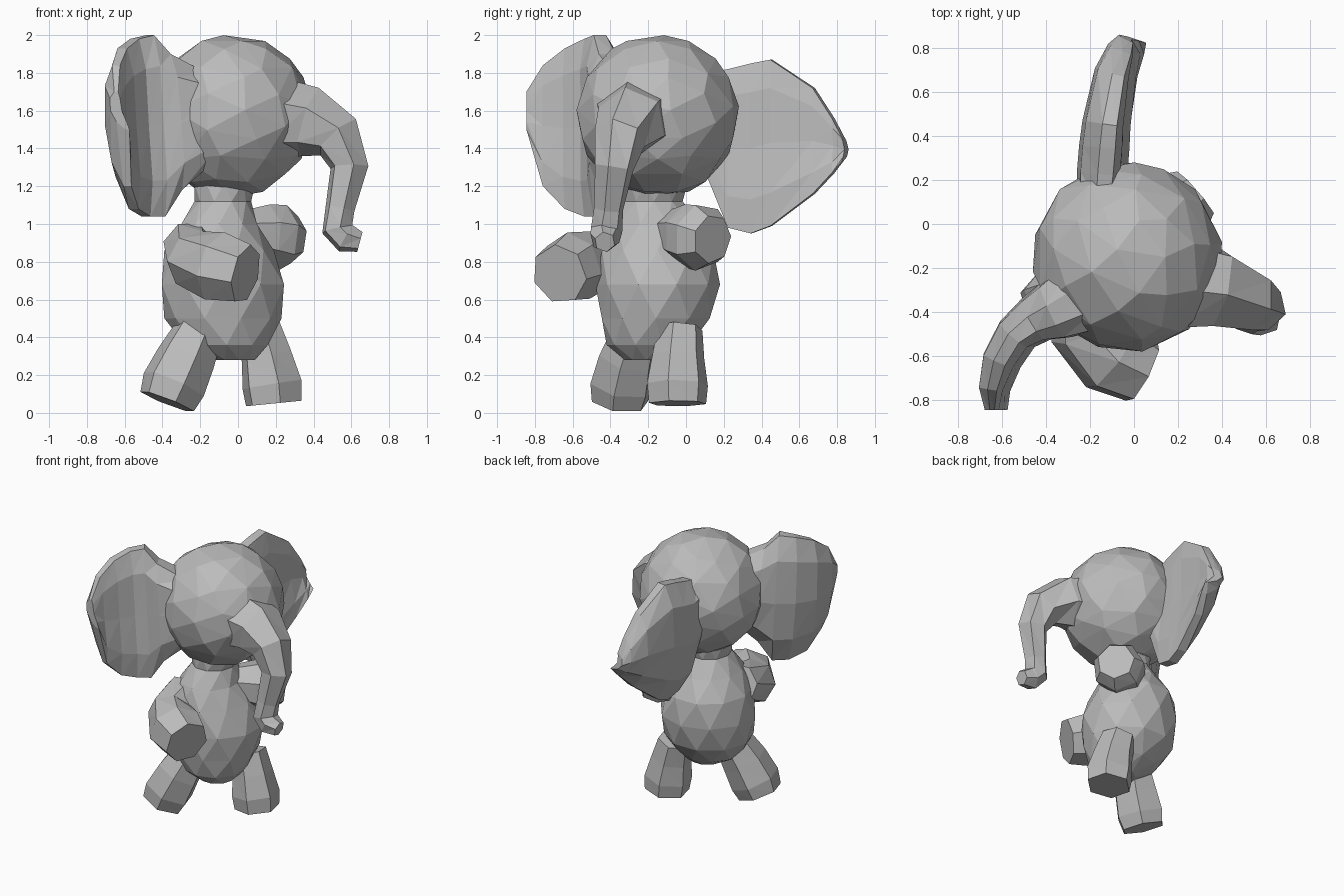
import bpy, bmesh, math
from mathutils import Vector

cube = bpy.data.objects.get("Cube")
if cube:
    bpy.data.objects.remove(cube)

GREY = (0.5, 0.5, 0.5, 1)
mat = bpy.data.materials.new("plain_grey")
mat.use_nodes = True
mat.diffuse_color = GREY
mat.node_tree.nodes["Principled BSDF"].inputs["Base Color"].default_value = GREY


def finish(name, bm):
    bmesh.ops.recalc_face_normals(bm, faces=bm.faces)
    mesh = bpy.data.meshes.new(name)
    bm.to_mesh(mesh)
    bm.free()
    mesh.materials.append(mat)
    obj = bpy.data.objects.new(name, mesh)
    bpy.context.collection.objects.link(obj)
    return obj


def loft(name, rings):
    """Skin a list of equal point rings and cap both ends."""
    bm = bmesh.new()
    loops = [[bm.verts.new(p) for p in ring] for ring in rings]
    n = len(loops[0])
    for a, b in zip(loops, loops[1:]):
        for i in range(n):
            j = (i + 1) % n
            bm.faces.new((a[i], a[j], b[i]))
            bm.faces.new((a[j], b[j], b[i]))
    bm.faces.new(loops[0])
    bm.faces.new(loops[-1])
    return finish(name, bm)


def tube(name, stations, sides=7):
    """Tapered limb through (x, y, z, radius) stations."""
    pts = [Vector(s[:3]) for s in stations]
    rings = []
    for k, s in enumerate(stations):
        axis = (pts[min(k + 1, len(pts) - 1)] - pts[max(k - 1, 0)]).normalized()
        u = axis.cross(Vector((0.3, 1, 0.1))).normalized()
        v = axis.cross(u)
        rings.append([pts[k] + s[3] * (u * math.cos(t) + v * math.sin(t))
                      for t in (math.tau * i / sides for i in range(sides))])
    return loft(name, rings)


def ear(name, stations, lean, cup):
    """Cupped flap through upright slices (x, y, low, high, half thickness)."""
    profile = [(0.35, 1), (0.9, 0.83), (1, 0.5), (0.9, 0.2), (0.35, 0)]
    section = profile + [(-u, h) for u, h in reversed(profile)]
    rings = []
    for k, (x, y, low, high, thick) in enumerate(stations):
        a, b = stations[max(k - 1, 0)], stations[min(k + 1, len(stations) - 1)]
        side = Vector((b[1] - a[1], a[0] - b[0], 0)).normalized()
        rings.append([Vector((x + lean * (h - 0.5), y, low + h * (high - low)))
                      + side * (thick * u + cup * (2 * h - 1) ** 2)
                      for u, h in section])
    return loft(name, rings)


# Head: faceted ball
bm = bmesh.new()
bmesh.ops.create_icosphere(bm, subdivisions=3, radius=1)
for v in bm.verts:
    v.co = Vector((-0.03, -0.15, 1.57)) + Vector((v.co.x * 0.43, v.co.y * 0.43, v.co.z * 0.43))
head = finish("head", bm)
dec = head.modifiers.new("large_facets", 'DECIMATE')
dec.ratio = 0.45

# Body: pear shape narrowing into the neck (x, y, z, half width, half depth)
body = [(-0.03, -0.21, 0.28, 0.12, 0.12), (-0.06, -0.2, 0.36, 0.23, 0.22),
        (-0.08, -0.16, 0.5, 0.31, 0.3), (-0.08, -0.15, 0.68, 0.34, 0.33),
        (-0.1, -0.15, 0.86, 0.29, 0.31), (-0.1, -0.17, 1.0, 0.21, 0.24),
        (-0.08, -0.17, 1.12, 0.15, 0.16), (-0.07, -0.16, 1.22, 0.17, 0.17)]
loft("body", [[(x + rx * math.cos(t), y + ry * math.sin(t), z)
               for t in (math.tau * (i + k * 0.5) / 10 for i in range(10))]
              for k, (x, y, z, rx, ry) in enumerate(body)])

# Trunk with a forward-curled tip
tube("trunk", [(0.2, -0.27, 1.56, 0.22), (0.38, -0.29, 1.54, 0.19), (0.53, -0.35, 1.46, 0.14),
               (0.59, -0.38, 1.3, 0.105), (0.54, -0.41, 1.08, 0.08),
               (0.525, -0.42, 0.97, 0.085), (0.57, -0.43, 0.925, 0.08),
               (0.645, -0.43, 0.905, 0.055)], 6)

# Ears
ear("right_ear", [(-0.18, -0.3, 1.35, 1.8, 0.19), (-0.36, -0.39, 1.18, 1.9, 0.14),
                  (-0.45, -0.43, 1.04, 2.0, 0.11), (-0.54, -0.5, 1.04, 1.98, 0.09),
                  (-0.61, -0.62, 1.08, 1.93, 0.08), (-0.645, -0.75, 1.2, 1.84, 0.06),
                  (-0.645, -0.845, 1.5, 1.7, 0.03)], -0.06, -0.03)
ear("left_ear", [(-0.17, 0.12, 1.25, 1.8, 0.09), (-0.16, 0.23, 0.98, 1.82, 0.1),
                 (-0.15, 0.35, 0.95, 1.85, 0.1), (-0.14, 0.46, 0.99, 1.87, 0.095),
                 (-0.1, 0.69, 1.16, 1.72, 0.08), (-0.06, 0.8, 1.27, 1.56, 0.06),
                 (-0.04, 0.85, 1.33, 1.46, 0.03)], -0.06, 0.06)

# Arms
tube("right_arm", [(-0.26, -0.26, 0.88, 0.14), (-0.23, -0.47, 0.81, 0.16),
                   (-0.1, -0.6, 0.77, 0.19), (0.04, -0.67, 0.735, 0.16)])
tube("left_arm", [(0.02, -0.06, 0.95, 0.13), (0.13, 0.02, 0.94, 0.17),
                  (0.21, 0.08, 0.93, 0.18), (0.28, 0.14, 0.92, 0.13)])

# Legs
tube("right_leg", [(-0.2, -0.26, 0.45, 0.13), (-0.275, -0.31, 0.29, 0.16),
                   (-0.34, -0.34, 0.15, 0.175), (-0.375, -0.35, 0.06, 0.155)], 6)
tube("left_leg", [(0.11, -0.03, 0.45, 0.12), (0.15, -0.04, 0.3, 0.14),
                  (0.18, -0.045, 0.15, 0.165), (0.19, -0.045, 0.05, 0.155)], 6)
